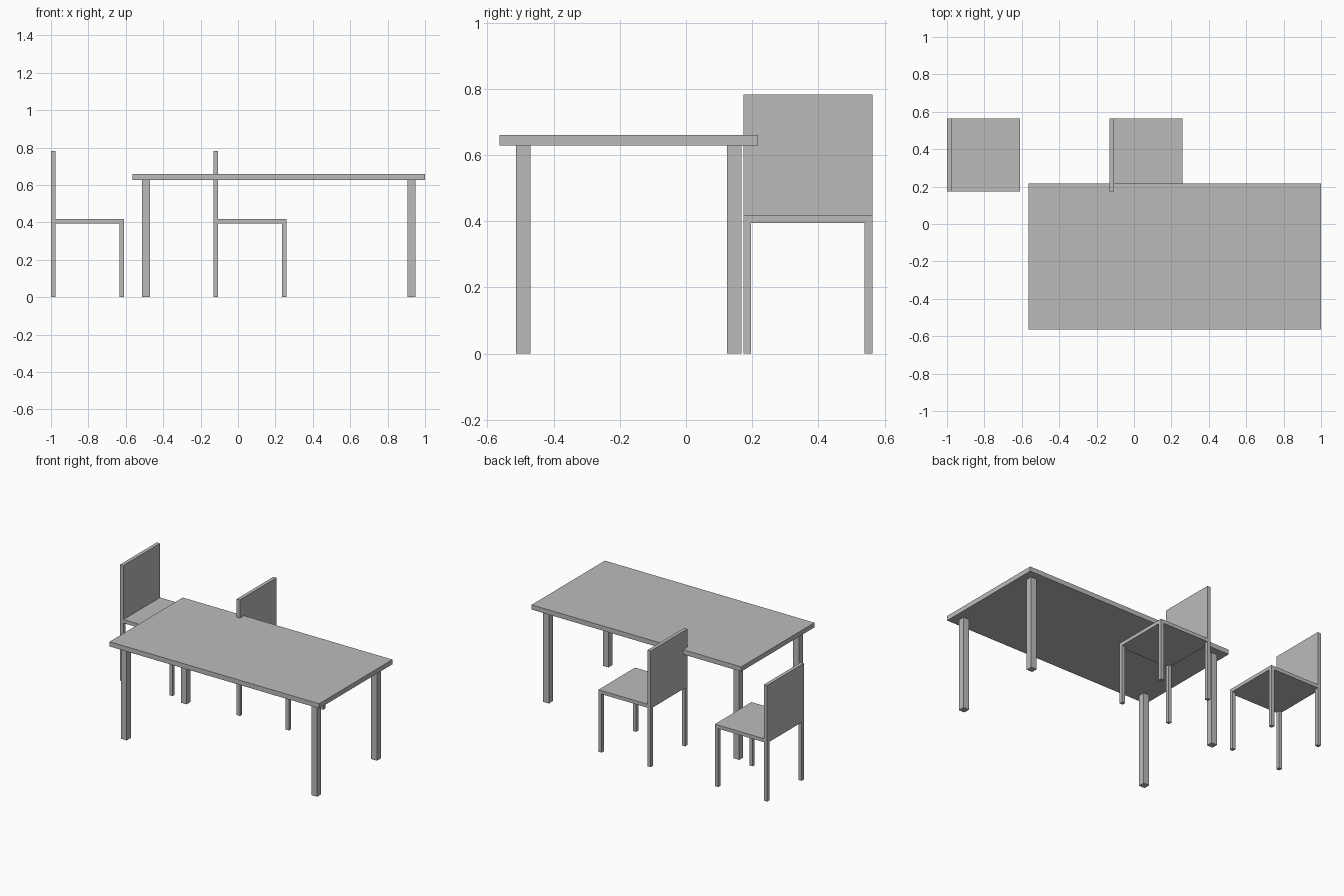
import bpy

if "Cube" in bpy.data.objects:
    bpy.data.objects.remove(bpy.data.objects["Cube"])

grey = bpy.data.materials.new("plain_grey")
grey.diffuse_color = (0.5, 0.5, 0.5, 1)
grey.use_nodes = True
grey.node_tree.nodes["Principled BSDF"].inputs["Base Color"].default_value = grey.diffuse_color


def box(name, x0, x1, y0, y1, z0, z1):
    """Axis-aligned box given by its extents."""
    x, y, z = (x0, x1), (y0, y1), (z0, z1)
    verts = [(a, b, c) for a in x for b in y for c in z]
    faces = [(0, 1, 3, 2), (4, 6, 7, 5), (0, 4, 5, 1),
             (2, 3, 7, 6), (0, 2, 6, 4), (1, 5, 7, 3)]
    mesh = bpy.data.meshes.new(name)
    mesh.from_pydata(verts, [], faces)
    mesh.materials.append(grey)
    obj = bpy.data.objects.new(name, mesh)
    bpy.context.collection.objects.link(obj)
    return obj


def legs(name, x0, x1, y0, y1, width, height):
    """Four square legs in the corners of a rectangle."""
    for x in (x0, x1 - width):
        for y in (y0, y1 - width):
            box(name, x, x + width, y, y + width, 0, height)


# Table: slab top with inset legs
TX0, TX1, TY0, TY1 = -0.564, 1.0, -0.563, 0.217
INSET = 0.05
box("table_top", TX0, TX1, TY0, TY1, 0.628, 0.66)
legs("table_leg", TX0 + INSET, TX1 - INSET, TY0 + INSET, TY1 - INSET, 0.043, 0.628)


# Chairs: square seat, corner legs, flat back on the left edge
def chair(x0, y0):
    size, thick = 0.39, 0.024
    box("chair_seat", x0, x0 + size, y0, y0 + size, 0.394, 0.418)
    box("chair_back", x0, x0 + thick, y0, y0 + size, 0.418, 0.783)
    legs("chair_leg", x0, x0 + size, y0, y0 + size, thick, 0.394)


for chair_x in (-1.0, -0.131):
    chair(chair_x, 0.173)
